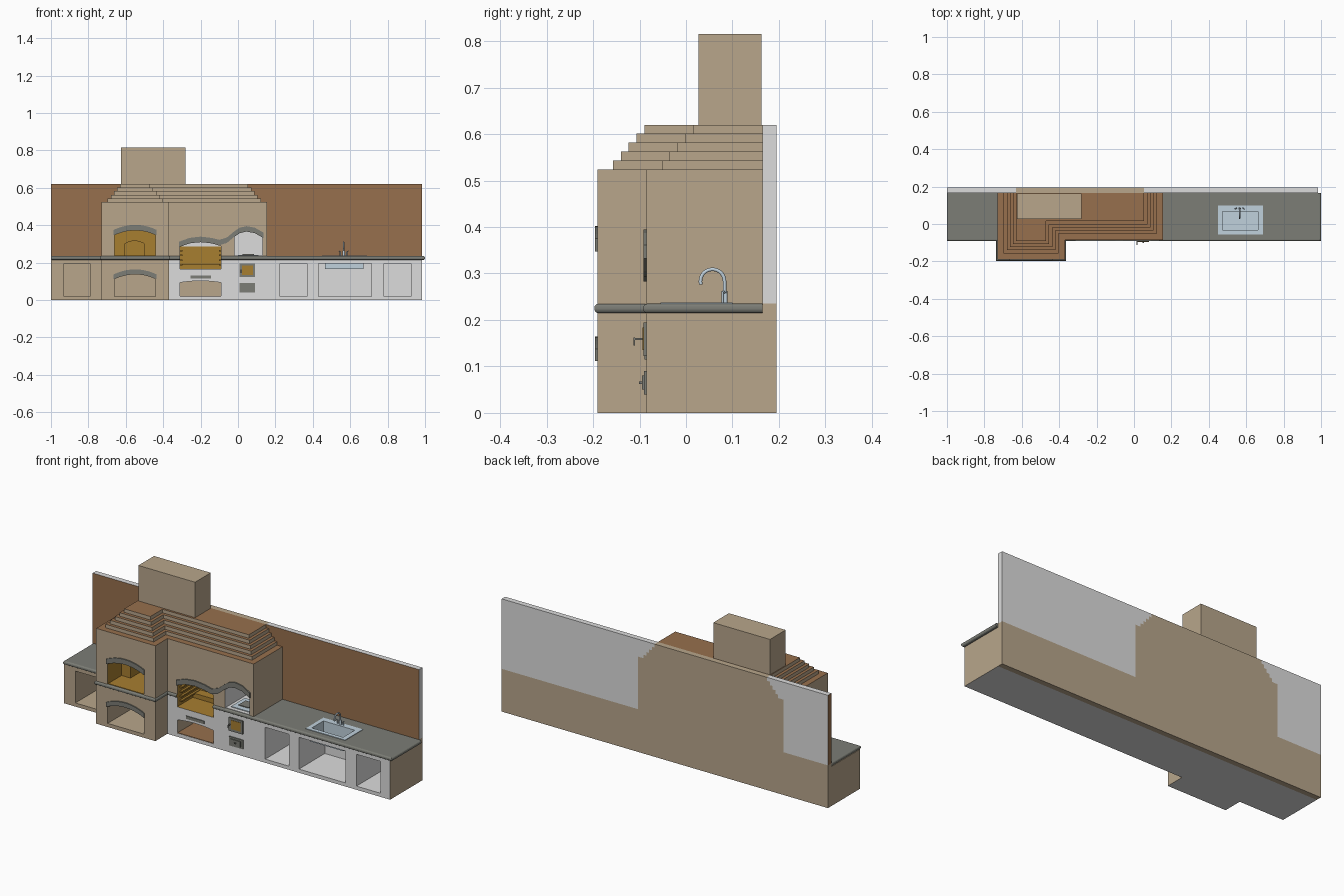
import bpy, bmesh, math

if "Cube" in bpy.data.objects:
    bpy.data.objects.remove(bpy.data.objects["Cube"])

# palette: every mesh carries the same slots, so cutters can pass colours on
PALETTE = {
    "tan_brick": (0.48, 0.38, 0.26), "brown_brick": (0.31, 0.16, 0.075),
    "white_plaster": (0.72, 0.72, 0.72), "grey_stone": (0.20, 0.205, 0.18),
    "gold_firebrick": (0.39, 0.21, 0.03), "steel": (0.53, 0.64, 0.72),
}
TAN, BROWN, WHITE, GREY, GOLD, STEEL = range(6)
MATS = []
for n, c in PALETTE.items():
    m = bpy.data.materials.new(n)
    m.diffuse_color = (*c, 1)
    m.use_nodes = True
    m.node_tree.nodes["Principled BSDF"].inputs["Base Color"].default_value = m.diffuse_color
    MATS.append(m)


def finish(name, bm, mat, rule=None):
    bmesh.ops.recalc_face_normals(bm, faces=bm.faces)
    for f in bm.faces:
        f.normal_update()
        r = rule(f.normal) if rule else None
        f.material_index = mat if r is None else r
    me = bpy.data.meshes.new(name)
    bm.to_mesh(me)
    bm.free()
    for m in MATS:
        me.materials.append(m)
    ob = bpy.data.objects.new(name, me)
    bpy.context.collection.objects.link(ob)
    return ob


def prism(name, pts, a, b, mat, rule=None, axis="y", bevel=0):
    """Extrude an xz outline along y, or an xy outline along z."""
    bm = bmesh.new()
    put = (lambda p, t: (p[0], t, p[1])) if axis == "y" else (lambda p, t: (p[0], p[1], t))
    lo = [bm.verts.new(put(p, a)) for p in pts]
    hi = [bm.verts.new(put(p, b)) for p in pts]
    bm.faces.new(lo)
    bm.faces.new(hi)
    for i in range(len(pts)):
        j = (i + 1) % len(pts)
        bm.faces.new((lo[i], lo[j], hi[j], hi[i]))
    if bevel:  # round every horizontal edge except the rear one
        back = max(v.co.y for v in bm.verts)
        es = [e for e in bm.edges if abs(e.verts[0].co.z - e.verts[1].co.z) < 1e-5
              and min(v.co.y for v in e.verts) < back - 1e-4]
        bmesh.ops.bevel(bm, geom=es, offset=bevel, segments=4, profile=0.5, affect="EDGES")
    return finish(name, bm, mat, rule)


def box(name, x0, x1, y0, y1, z0, z1, mat, rule=None, bevel=0):
    return prism(name, [(x0, y0), (x1, y0), (x1, y1), (x0, y1)], z0, z1, mat, rule, "z", bevel)


def cut(ob, *cutters):
    for c in cutters:
        c.hide_render = True
        md = ob.modifiers.new("opening", "BOOLEAN")
        md.operation, md.solver, md.object = "DIFFERENCE", "EXACT", c
        bpy.context.view_layer.objects.active = ob
        bpy.ops.object.modifier_apply(modifier=md.name)


def arc(x0, x1, z, rise, n=10):
    return [(x0 + (x1 - x0) * i / n, z + rise * (1 - (2 * i / n - 1) ** 2)) for i in range(n + 1)]


def arch_cutter(name, x0, x1, z0, z, rise, y1, mat):
    return prism(name, [(x1, z0), (x0, z0)] + arc(x0, x1, z, rise), -0.3, y1, mat)


def trim(name, line, thick, y0, y1):
    prism(name, line + [(x, z + thick) for x, z in reversed(line)], y0, y1, GREY)


F, B, BACK = -0.085, 0.165, 0.195      # front, wall front, wall back
T = -0.19                              # tower front
under = lambda n: WHITE if n.z < -0.9 else None
brick_top = lambda n: BROWN if n.z > 0.9 else None

# cutters
cabs = [box("cabinet_cutter", a, b, -0.3, 0.14, 0.02, 0.195, WHITE)
        for a, b in ((0.225, 0.37), (0.43, 0.715), (0.78, 0.925))]
left_cab = box("left_cabinet_cutter", -0.93, -0.79, -0.3, 0.14, 0.02, 0.195, TAN)
wood = arch_cutter("wood_cutter", -0.66, -0.44, 0.02, 0.112, 0.025, 0.1, TAN)
store = arch_cutter("store_cutter", -0.31, -0.09, 0.02, 0.093, 0.009, 0.1, TAN)
oven = arch_cutter("oven_cutter", -0.66, -0.44, 0.2, 0.347, 0.025, -0.07, GOLD)
oven_in = arch_cutter("oven_inner_cutter", -0.605, -0.5, 0.2, 0.3, 0.016, 0.1, GOLD)
grill = arch_cutter("grill_cutter", -0.31, -0.09, 0.165, 0.287, 0.022, 0.1, GOLD)
wave = [(-.315, .283), (-.26, .303), (-.2, .31), (-.14, .303), (-.1, .293), (-.06, .305),
        (-.02, .338), (.01, .358), (.045, .366), (.09, .358), (.135, .332)]
niche = prism("niche_cutter", [(.13, .2), (-.02, .2)] + wave[6:10] + [(.13, .335)], -0.3, 0.1, WHITE)
sink_hole = box("sink_hole_cutter", 0.463, 0.672, -0.042, 0.077, 0.18, 0.3, WHITE)
basin_cut = box("basin_cutter", 0.472, 0.663, -0.033, 0.068, 0.171, 0.3, STEEL)

# base cabinets
cut(box("left_base", -1, -0.73, F, B, 0, 0.217, TAN, under), left_cab)
cut(box("tower_base", -0.73, -0.37, T, B, 0, 0.217, TAN, under), wood)
cut(box("right_base", -0.37, 0.985, F, B, 0, 0.217, WHITE,
        lambda n: TAN if n.x > 0.9 else None), *cabs, store, grill, sink_hole)
box("rear_base", -1, 0.985, B, BACK, 0, 0.235, TAN)
box("store_floor", -0.309, -0.091, F + 0.002, 0.1, 0.018, 0.022, BROWN)

# worktops with rounded edges
R = 0.0085
box("left_worktop", -1, -0.7, F - 0.007, B, 0.215, 0.235, GREY, bevel=R)
box("tower_ledge", -0.737, -0.363, T - 0.007, B, 0.215, 0.235, GREY, bevel=R)
cut(box("right_worktop", -0.4, 1.0, F - 0.007, B, 0.215, 0.235, GREY, bevel=R), grill, sink_hole)

# oven and grill bodies
cut(box("tower_body", -0.73, -0.37, T, B, 0.225, 0.524, TAN, brick_top), oven, oven_in)
cut(box("grill_body", -0.37, 0.155, F, B, 0.225, 0.524, TAN, brick_top), grill, niche)
box("oven_floor", -0.659, -0.441, T + 0.004, 0.1, 0.233, 0.238, GOLD)
box("grill_back_plaster", -0.309, -0.091, 0.092, 0.1, 0.287, 0.309, WHITE)
for i, z in enumerate((0.185, 0.21, 0.235, 0.26)):
    box(f"grill_left_rail_{i}", -0.31, -0.298, -0.06, 0.1, z, z + 0.008, GOLD)
    box(f"grill_right_rail_{i}", -0.102, -0.09, -0.06, 0.1, z, z + 0.008, GOLD)
box("grill_back_ledge", -0.31, -0.09, 0.05, 0.1, 0.165, 0.19, GOLD)
box("niche_floor", -0.019, 0.129, F + 0.004, 0.1, 0.233, 0.237, WHITE)
box("niche_hob", 0.0, 0.11, -0.06, 0.06, 0.236, 0.241, STEEL)
box("niche_hob_burner", 0.025, 0.085, -0.03, 0.03, 0.24, 0.245, GREY)

# stone trims over the openings
trim("oven_arch_trim", arc(-0.665, -0.435, 0.347, 0.027), 0.028, T - 0.006, T + 0.02)
trim("wood_arch_trim", arc(-0.665, -0.435, 0.112, 0.027), 0.025, T - 0.006, T + 0.02)
trim("wave_trim", wave, 0.029, F - 0.006, F + 0.02)

# stepped hood and the wall around it
wall_rule = lambda n: BROWN if n.y < -0.9 or n.x < -0.9 else None
box("wall_left", -1, -0.73, B, BACK, 0.235, 0.62, WHITE, wall_rule)
box("wall_right", 0.155, 0.985, B, BACK, 0.235, 0.62, WHITE, wall_rule)
box("hood_rear", -0.73, 0.155, B, BACK, 0.235, 0.524, TAN)
for k in range(5):
    d = 0.033 + 0.0168 * k
    z0, z1 = 0.524 + 0.0192 * k, 0.524 + 0.0192 * (k + 1)
    xl, xr, xm = -0.73 + d, 0.155 - d, -0.37 - d
    prism(f"hood_step_{k}", [(xl, B), (xl, T + d), (xm, T + d), (xm, F + d), (xr, F + d), (xr, B)],
          z0, z1, TAN, brick_top, "z")
    box(f"hood_rear_step_{k}", xl, xr, B, BACK, z0, z1, TAN)
    box(f"wall_left_step_{k}", -0.73, xl, B, BACK, z0, z1, WHITE, wall_rule)
    box(f"wall_right_step_{k}", xr, 0.155, B, BACK, z0, z1, WHITE, wall_rule)
box("chimney", -0.625, -0.28, 0.027, 0.163, 0.618, 0.815, TAN)

# small hatches and slot on the front
box("vent_slot", -0.255, -0.145, F - 0.004, F + 0.01, 0.115, 0.131, GREY)
box("fire_door_frame", 0.008, 0.092, F - 0.007, F + 0.01, 0.122, 0.195, GREY)
box("fire_door_panel", 0.022, 0.08, F - 0.009, F, 0.135, 0.184, GOLD)
box("fire_door_handle", 0.014, 0.02, -0.112, F, 0.157, 0.161, GREY)
box("fire_door_grip", 0.014, 0.02, -0.113, -0.11, 0.145, 0.162, GREY)
box("ash_door", 0.008, 0.092, F - 0.005, F + 0.01, 0.04, 0.09, GREY)
box("ash_door_panel", 0.02, 0.08, F - 0.01, F, 0.05, 0.08, GREY)
box("ash_door_knob", 0.046, 0.054, -0.101, F, 0.062, 0.068, GREY)

# sink
cut(box("sink_rim", 0.45, 0.69, -0.055, 0.1, 0.233, 0.238, STEEL), basin_cut)
cut(box("sink_basin", 0.465, 0.67, -0.04, 0.075, 0.165, 0.236, STEEL), basin_cut)


def tube(name, pts, r):
    cu = bpy.data.curves.new(name, "CURVE")
    cu.dimensions, cu.bevel_depth, cu.bevel_resolution, cu.use_fill_caps = "3D", r, 3, True
    sp = cu.splines.new("POLY")
    sp.points.add(len(pts) - 1)
    for p, q in zip(sp.points, pts):
        p.co = (*q, 1)
    cu.materials.append(MATS[STEEL])
    bpy.context.collection.objects.link(bpy.data.objects.new(name, cu))


# tap: swan neck, body and lever
neck = [(0.565, 0.083, 0.25)] + [
    (0.565, 0.057 + 0.026 * math.cos(t), 0.283 + 0.026 * math.sin(t))
    for t in (math.radians(a) for a in range(0, 196, 13))]
tube("tap_neck", neck, 0.004)
tube("tap_body", [(0.565, 0.083, 0.236), (0.565, 0.083, 0.262)], 0.007)
for s in (-1, 1):
    x = 0.565 + 0.017 * s
    tube(f"tap_valve_{s}", [(x, 0.085, 0.236), (x, 0.085, 0.258)], 0.004)
    tube(f"tap_lever_{s}", [(x, 0.085, 0.258), (x + 0.008 * s, 0.08, 0.262)], 0.0025)

# remove the cutters
for ob in list(bpy.data.objects):
    if ob.name.split(".")[0].endswith("_cutter"):
        bpy.data.objects.remove(ob)
